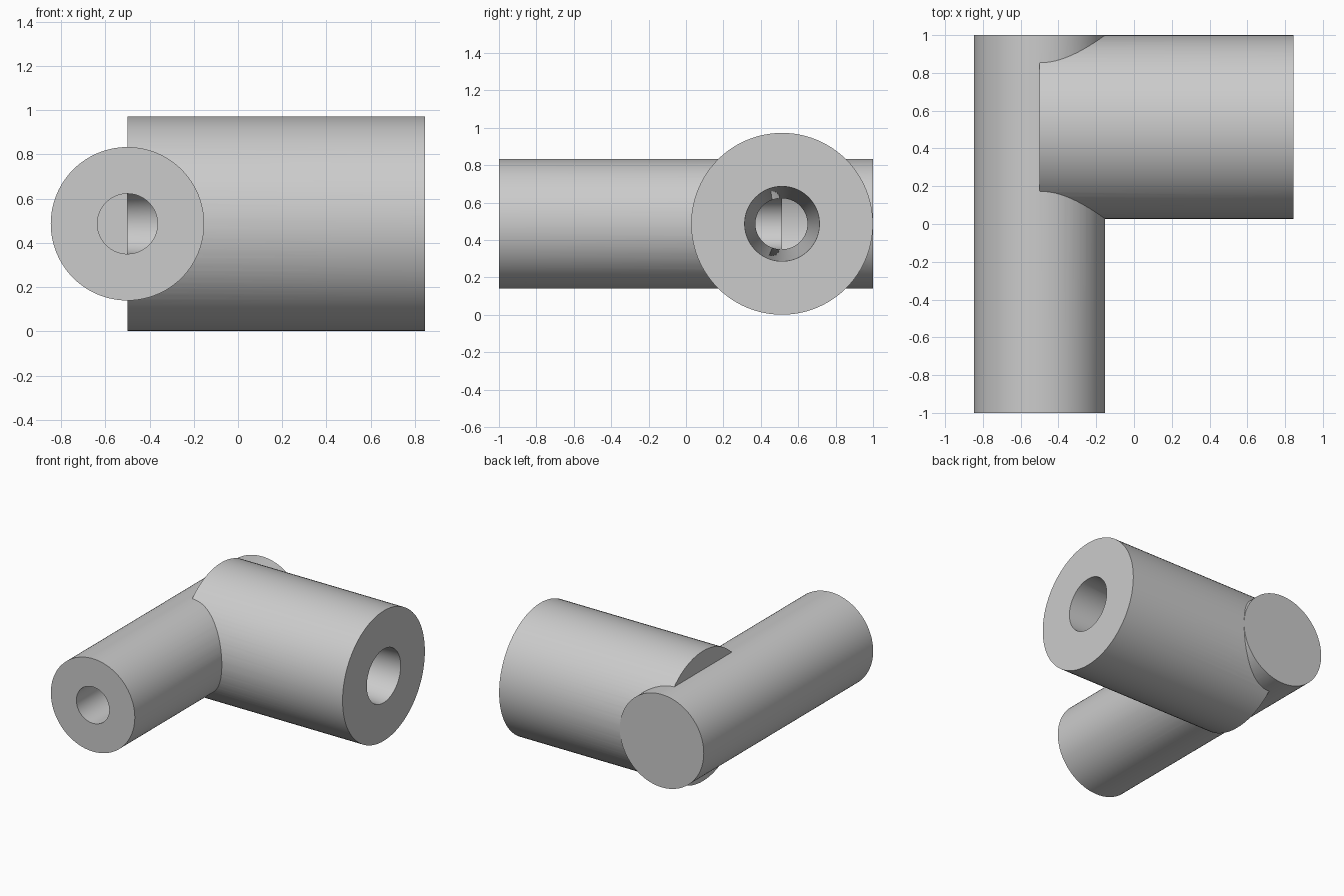
import bpy
import math
from mathutils import Vector

if "Cube" in bpy.data.objects:
    bpy.data.objects.remove(bpy.data.objects["Cube"])

grey = bpy.data.materials.new("light grey")
grey.diffuse_color = (0.6, 0.6, 0.6, 1)
grey.use_nodes = True
grey.node_tree.nodes["Principled BSDF"].inputs["Base Color"].default_value = grey.diffuse_color


def rod(name, start, end, r1, r2=None, sides=96):
    """Cylinder or cone running from start to end."""
    a, b = Vector(start), Vector(end)
    bpy.ops.mesh.primitive_cone_add(
        vertices=sides, radius1=r1, radius2=r1 if r2 is None else r2,
        depth=(b - a).length, location=(a + b) / 2,
        rotation=(b - a).to_track_quat('Z', 'Y').to_euler())
    ob = bpy.context.object
    ob.name = name
    ob.data.materials.append(grey)
    return ob


def combine(target, tool, operation):
    """Apply a boolean and discard the tool."""
    mod = target.modifiers.new(operation, 'BOOLEAN')
    mod.operation, mod.solver, mod.object = operation, 'EXACT', tool
    bpy.context.view_layer.objects.active = target
    bpy.ops.object.modifier_apply(modifier=mod.name)
    bpy.data.objects.remove(tool, do_unlink=True)


X, Y, Z = -0.5, 0.5135, 0.4865

# Narrow pipe along y and wide pipe along x, fused at the corner
body = rod("pipe_elbow", (X, -1, Z), (X, 1, Z), 0.347)
combine(body, rod("wide_pipe", (X, Y, Z), (0.845, Y, Z), 0.486), 'UNION')

# Straight bore from the front, tapered bore from the right, meeting inside
combine(body, rod("front_bore", (X, -1.1, Z), (X, Y, Z), 0.136), 'DIFFERENCE')
combine(body, rod("side_bore", (0.865, Y, Z), (X, Y, Z), 0.201, 0.136), 'DIFFERENCE')

# Smooth walls with crisp rims
bpy.ops.object.select_all(action='DESELECT')
body.select_set(True)
bpy.context.view_layer.objects.active = body
bpy.ops.object.shade_smooth_by_angle(angle=math.radians(30))
